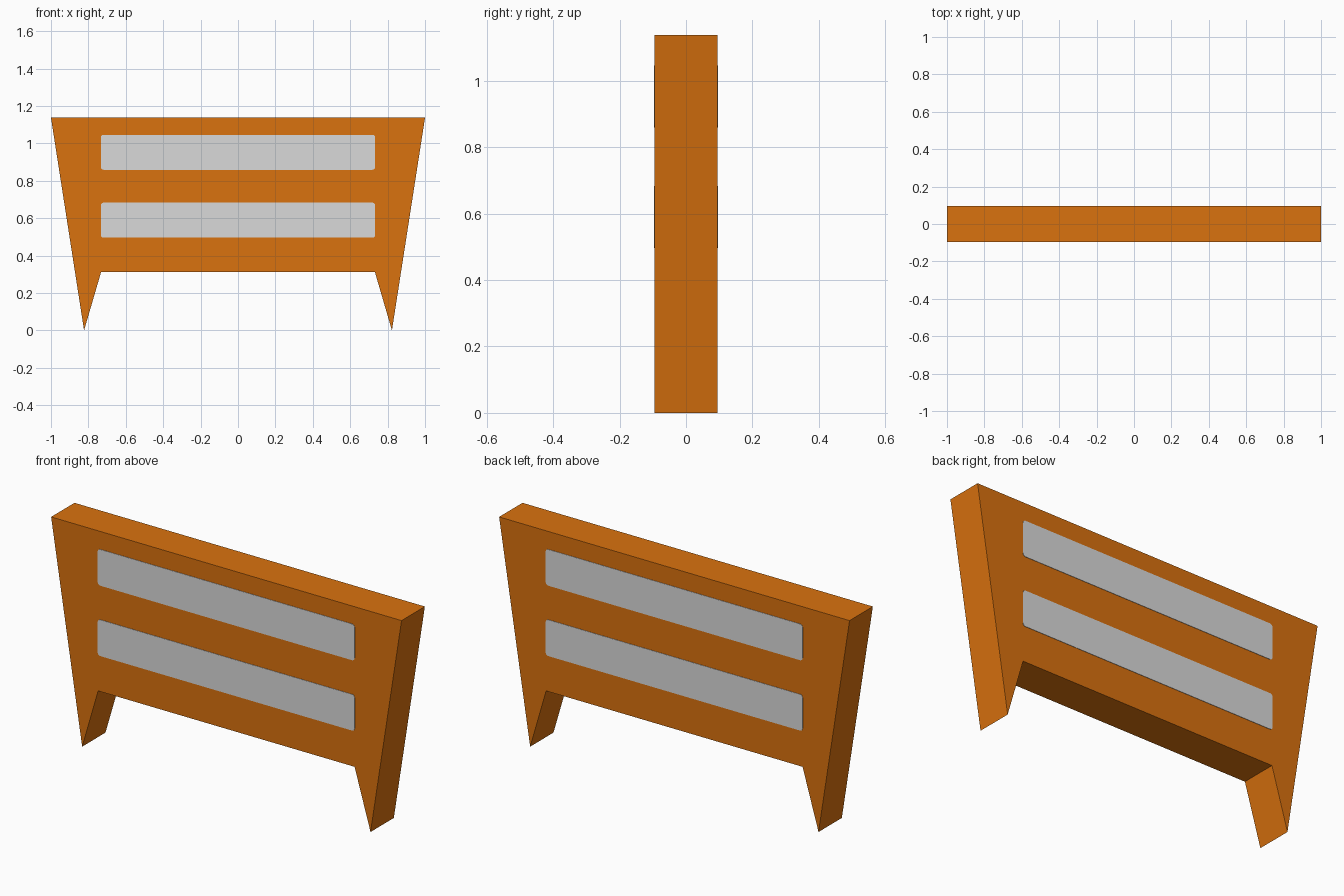
import bpy, bmesh, math

if "Cube" in bpy.data.objects:
    bpy.data.objects.remove(bpy.data.objects["Cube"])

HALF_DEPTH = 0.095
PLATE = 0.002


def material(name, rgb):
    m = bpy.data.materials.new(name)
    m.diffuse_color = (*rgb, 1.0)
    m.use_nodes = True
    m.node_tree.nodes["Principled BSDF"].inputs["Base Color"].default_value = m.diffuse_color
    return m


orange = material("orange", (0.70, 0.168, 0.0045))
grey = material("light grey", (0.70, 0.70, 0.70))


def extrude_profile(name, points, y0, y1, mat):
    """Extrude a closed x/z outline from y0 to y1."""
    bm = bmesh.new()
    face = bm.faces.new([bm.verts.new((x, y0, z)) for x, z in points])
    new = bmesh.ops.extrude_face_region(bm, geom=[face])["geom"]
    verts = [v for v in new if isinstance(v, bmesh.types.BMVert)]
    bmesh.ops.translate(bm, verts=verts, vec=(0, y1 - y0, 0))
    bmesh.ops.recalc_face_normals(bm, faces=bm.faces)
    mesh = bpy.data.meshes.new(name)
    bm.to_mesh(mesh)
    bm.free()
    mesh.materials.append(mat)
    obj = bpy.data.objects.new(name, mesh)
    bpy.context.collection.objects.link(obj)
    return obj


def rounded_rect(x, z0, z1, r, steps=4):
    pts = []
    corners = [(x - r, z1 - r), (r - x, z1 - r), (r - x, z0 + r), (x - r, z0 + r)]
    for i, (cx, cz) in enumerate(corners):
        for k in range(steps + 1):
            a = math.pi / 2 * (i + k / steps)
            pts.append((cx + r * math.cos(a), cz + r * math.sin(a)))
    return pts


# Board with pointed legs: right half of the outline, mirrored
half = [(1.0, 1.138), (0.823, 0.0), (0.732, 0.312)]
outline = half + [(-x, z) for x, z in reversed(half)]
extrude_profile("barrier_board", outline, -HALF_DEPTH, HALF_DEPTH, orange)

# Two stripes on the front and on the back
for level, z0, z1 in (("upper", 0.859, 1.046), ("lower", 0.496, 0.683)):
    for side, s in (("front", -1), ("back", 1)):
        extrude_profile(f"{level}_{side}_stripe", rounded_rect(0.733, z0, z1, 0.014),
                        s * HALF_DEPTH, s * (HALF_DEPTH + PLATE), grey)
